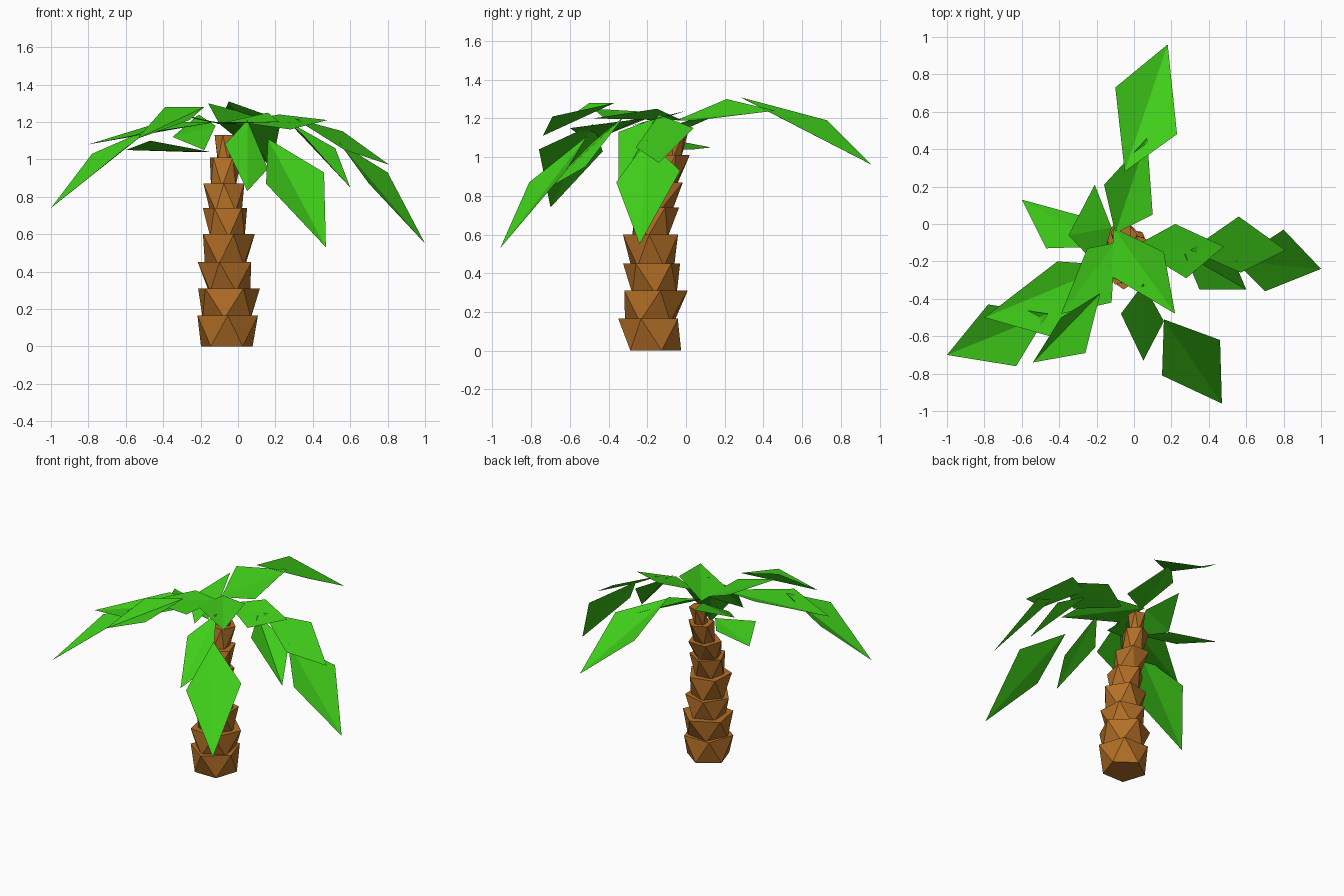
import bpy, bmesh
from math import sin, cos, pi
from mathutils import Vector

if "Cube" in bpy.data.objects:
    bpy.data.objects.remove(bpy.data.objects["Cube"])


def material(name, color):
    m = bpy.data.materials.new(name)
    m.diffuse_color = color
    m.use_nodes = True
    m.node_tree.nodes["Principled BSDF"].inputs["Base Color"].default_value = m.diffuse_color
    return m


def add_object(name, bm, mat):
    me = bpy.data.meshes.new(name)
    bm.to_mesh(me)
    bm.free()
    me.materials.append(mat)
    ob = bpy.data.objects.new(name, me)
    bpy.context.collection.objects.link(ob)
    return ob


bark = material("bark", (0.45, 0.16, 0.02, 1))
leaf = material("leaf", (0.05, 0.62, 0.01, 1))


def trunk_ring(name, low, low_r, top, top_r, turn):
    # Flared five-sided section with triangulated sides
    n = 5
    bm = bmesh.new()

    def ring(c, r, a0):
        return [bm.verts.new((c[0] + r * cos(a0 + 2 * pi * i / n),
                              c[1] + r * sin(a0 + 2 * pi * i / n), c[2]))
                for i in range(n)]
    a = ring(low, low_r, turn)
    b = ring(top, top_r, turn + pi / n)
    for i in range(n):
        j = (i + 1) % n
        bm.faces.new((a[i], a[j], b[i]))
        bm.faces.new((a[j], b[j], b[i]))
    bm.faces.new(a[::-1])
    bm.faces.new(b)
    add_object(name, bm, bark)


# Trunk: x, y, z and radius of each section top
tops = [(-.055, -.18, .165, .17), (-.055, -.165, .31, .175), (-.06, -.175, .45, .155),
        (-.06, -.18, .60, .15), (-.065, -.16, .74, .125), (-.075, -.11, .87, .115),
        (-.07, -.07, 1.01, .09), (-.065, -.045, 1.13, .06)]
low = (-.06, -.17, 0)
for k, (x, y, z, r) in enumerate(tops):
    low_r = .145 if k == 0 else r * .78
    trunk_ring(f"trunk_section_{k + 1}", low, low_r, (x, y, z), r, pi / 2 + .5 * k)
    low = (x, y, z - .015)


def frond(name, *blades):
    # Each blade is a folded diamond: base, side, tip, side
    bm = bmesh.new()
    for pts in blades:
        a, b, c, d = [bm.verts.new(p) for p in pts]
        f1, f2 = bm.faces.new((a, b, c)), bm.faces.new((a, c, d))
        f1.normal_update()
        f2.normal_update()
        if (f1.normal + f2.normal).z < 0:
            f1.normal_flip()
            f2.normal_flip()
    add_object(name, bm, leaf)


frond("back_frond",
      [(-.10, -.05, 1.19), (.10, .05, 1.19), (.07, .46, 1.24), (-.16, .21, 1.30)],
      [(-.05, .28, 1.31), (.23, .48, 1.21), (.18, .96, .96), (-.10, .73, 1.19)])
frond("front_frond",
      [(.05, -.32, 1.21), (.16, -.52, .95), (.05, -.73, .83), (-.07, -.48, 1.08)],
      [(.16, -.51, 1.11), (.46, -.62, .93), (.47, -.96, .53), (.15, -.81, .87)])
frond("crown_leaf",
      [(-.11, -.02, 1.19), (.16, -.15, 1.25), (.22, -.48, 1.20), (-.12, -.28, 1.20)])
frond("front_left_frond",
      [(-.12, -.22, 1.20), (-.41, -.20, 1.20), (-.80, -.50, 1.08), (-.45, -.60, 1.15)],
      [(-.46, -.48, 1.17), (-.78, -.43, 1.03), (-1.0, -.70, .74), (-.63, -.76, 1.04)])
frond("short_front_left_frond",
      [(-.10, -.10, 1.19), (-.25, -.13, 1.23), (-.39, -.48, 1.25), (-.12, -.42, 1.20)],
      [(-.18, -.37, 1.28), (-.39, -.50, 1.28), (-.54, -.74, 1.11), (-.26, -.69, 1.21)])
frond("left_frond",
      [(-.12, -.02, 1.18), (-.21, .21, 1.24), (-.35, -.06, 1.12), (-.18, -.24, 1.05)],
      [(-.15, -.12, 1.04), (-.27, .04, 1.04), (-.60, .13, 1.05), (-.47, -.13, 1.10)])
frond("right_frond",
      [(0, -.12, 1.20), (.22, 0, 1.24), (.48, -.12, 1.21), (.28, -.29, 1.16)],
      [(.30, -.14, 1.22), (.56, .04, 1.15), (.81, -.14, .97), (.57, -.26, 1.05)])
frond("low_right_frond",
      [(.27, -.16, 1.20), (.52, -.16, 1.06), (.60, -.35, .85), (.35, -.35, 1.13)],
      [(.54, -.20, 1.09), (.80, -.03, .93), (1.0, -.24, .55), (.70, -.36, .87)])
